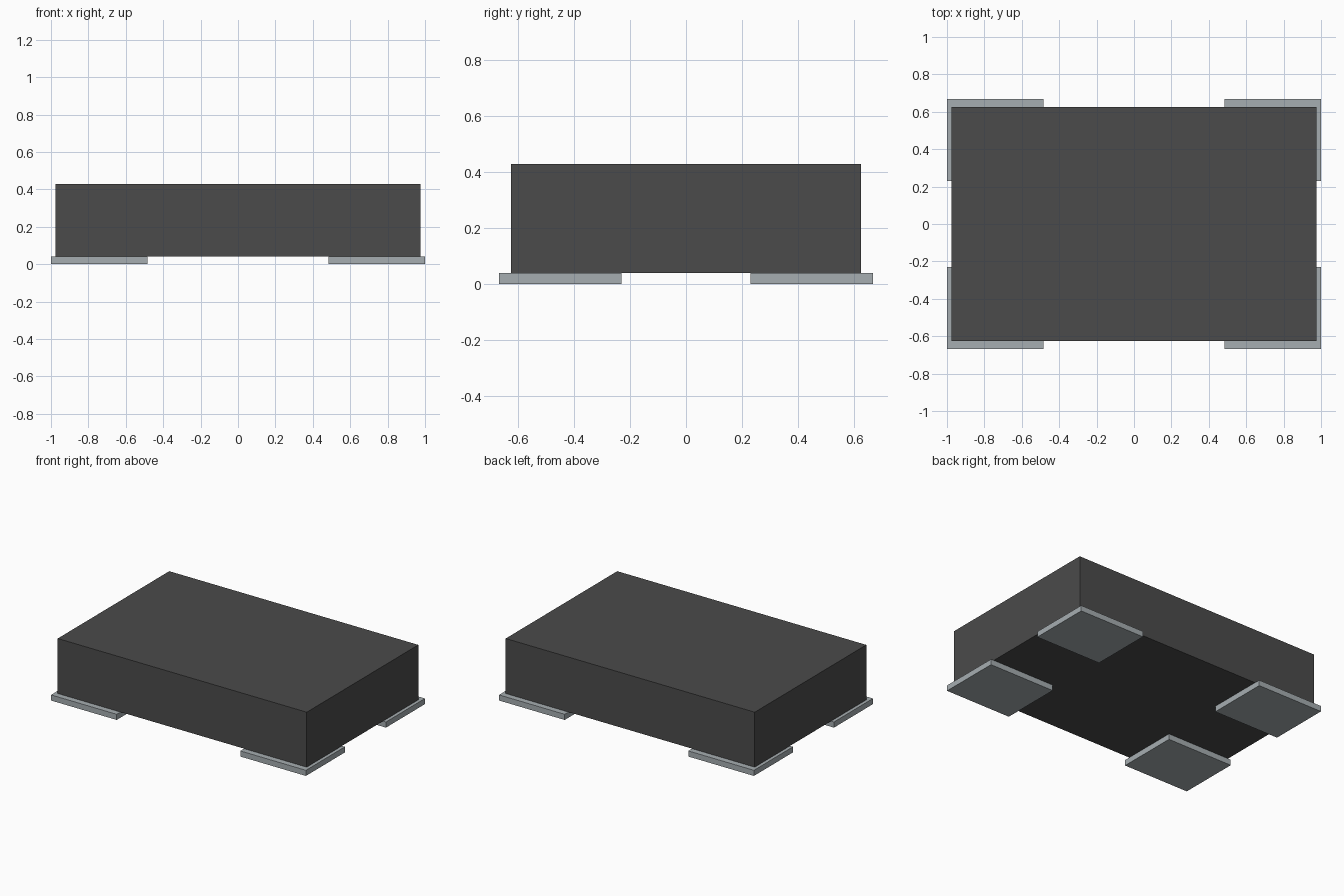
import bpy

cube = bpy.data.objects.get("Cube")
if cube:
    bpy.data.objects.remove(cube, do_unlink=True)


def make_material(name, colour):
    mat = bpy.data.materials.new(name)
    mat.use_nodes = True
    mat.diffuse_color = (*colour, 1)
    bsdf = next(n for n in mat.node_tree.nodes if n.type == 'BSDF_PRINCIPLED')
    bsdf.inputs["Base Color"].default_value = (*colour, 1)
    return mat


def make_box(name, low, high, mat):
    """Axis-aligned box between two corners."""
    centre = [(a + b) / 2 for a, b in zip(low, high)]
    bpy.ops.mesh.primitive_cube_add(size=1, location=centre)
    box = bpy.context.object
    box.name = name
    box.scale = [b - a for a, b in zip(low, high)]
    bpy.ops.object.transform_apply(location=False, rotation=False, scale=True)
    box.data.materials.append(mat)
    return box


dark_grey = make_material("dark grey", (0.07, 0.07, 0.07))
metal_grey = make_material("metal grey", (0.38, 0.42, 0.44))

PAD_TOP = 0.04

# Main block
make_box("body", (-0.977, -0.625, PAD_TOP), (0.977, 0.625, 0.43), dark_grey)

# Four corner contact pads, projecting slightly past the block
for x_side, x_name in ((1, "left"), (-1, "right")):
    for y_side, y_name in ((-1, "front"), (1, "back")):
        xs = sorted((x_side * 0.485, x_side * 1.0))
        ys = sorted((y_side * 0.23, y_side * 0.667))
        make_box(f"{y_name}_{x_name}_pad",
                 (xs[0], ys[0], 0), (xs[1], ys[1], PAD_TOP), metal_grey)
